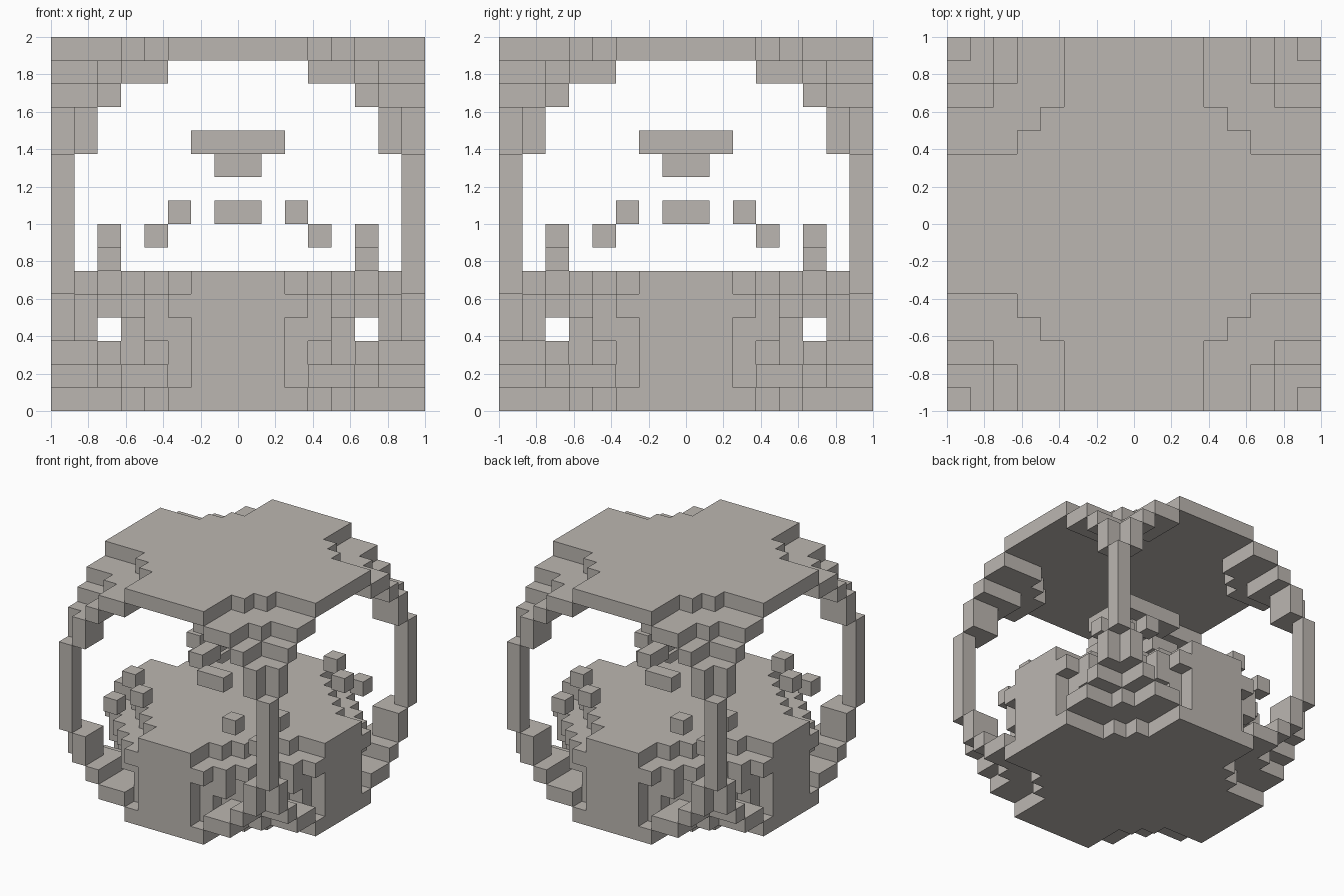
import bpy, bmesh
from mathutils import Vector

old = bpy.data.objects.get("Cube")
if old:
    bpy.data.objects.remove(old, do_unlink=True)

CELL = 0.125
N = 16
HALF = N // 2

stone = bpy.data.materials.new("warm_grey")
stone.use_nodes = True
GREY = (0.50, 0.47, 0.44, 1)
stone.diffuse_color = GREY
bsdf = stone.node_tree.nodes["Principled BSDF"]
bsdf.inputs["Base Color"].default_value = GREY
bsdf.inputs["Roughness"].default_value = 0.9

SIDES = [Vector(v) for v in ((1, 0, 0), (-1, 0, 0), (0, 1, 0), (0, -1, 0), (0, 0, 1), (0, 0, -1))]


def block_part(name, layers, rule):
    """Fill the cells where rule(a, b, k) holds; a <= b count cells out from the axis."""
    cells = set()
    for k in layers:
        for i in range(N):
            for j in range(N):
                p = i - HALF if i >= HALF else HALF - 1 - i
                q = j - HALF if j >= HALF else HALF - 1 - j
                if rule(min(p, q), max(p, q), k):
                    cells.add((i, j, k))
    bm = bmesh.new()
    for c in cells:
        mid = Vector(c) + Vector((0.5 - HALF, 0.5 - HALF, 0.5))
        for d in SIDES:
            if tuple(int(s + t) for s, t in zip(c, d)) in cells:
                continue
            u = Vector((d.y, d.z, d.x))
            w = d.cross(u)
            corners = [mid + (d + s * u + t * w) / 2 for s, t in ((-1, -1), (1, -1), (1, 1), (-1, 1))]
            bm.faces.new([bm.verts.new(v * CELL) for v in corners])
    bmesh.ops.remove_doubles(bm, verts=bm.verts, dist=0.001)
    bmesh.ops.dissolve_limit(bm, angle_limit=0.01, verts=bm.verts, edges=bm.edges)
    mesh = bpy.data.meshes.new(name)
    bm.to_mesh(mesh)
    bm.free()
    mesh.materials.append(stone)
    obj = bpy.data.objects.new(name, mesh)
    bpy.context.collection.objects.link(obj)


def plate(a, b, k=0):
    # cross with stepped inner corners
    return a <= 2 or a + b <= 7


def saddle(a, b):
    # two cells beside the corner and the one diagonal to it
    return a == 6


def bracket(a, b):
    return a == 5


def corner_frame(a, b, k):
    # corner arch, the same above and below its middle
    level = min(k, N - 1 - k)
    if level == 1:
        return not plate(a, b) and a <= 5 and (a, b) not in ((5, 6), (5, 7))
    if level == 2:
        return bracket(a, b)
    if level in (3, 4):
        return saddle(a, b)
    return a == 7


def base_walls(a, b, k):
    # flat outer panels with recessed returns
    panel = a <= 1 and b == 7
    back = a <= 2 and b == 6
    knob = k == 3 and (a, b) == (3, 6)
    return panel or back or knob


def base_top(a, b, k):
    if k == 4:
        return a + b <= 9
    return a <= 1 or a + b <= 7


# top and bottom plates
block_part("top_plate", [N - 1], plate)
block_part("bottom_plate", [0], plate)

# four stepped corner arches
block_part("corner_arches", range(1, N - 1), corner_frame)

# base body
block_part("base_core", range(1, 4), lambda a, b, k: b <= 4 and a + b <= 7)
block_part("base_walls", range(1, 4), base_walls)
block_part("base_top", (4, 5), base_top)

# loose blocks above the base
block_part("corner_blocks", [6], lambda a, b, k: a == b == 5)
block_part("paired_blocks", [7], lambda a, b, k: (a, b) == (3, 5))
block_part("inner_bars", [8], lambda a, b, k: a == 0 and b == 2)

# hanging centre piece
block_part("centre_piece", (10, 11), lambda a, b, k: b <= k - 10)
